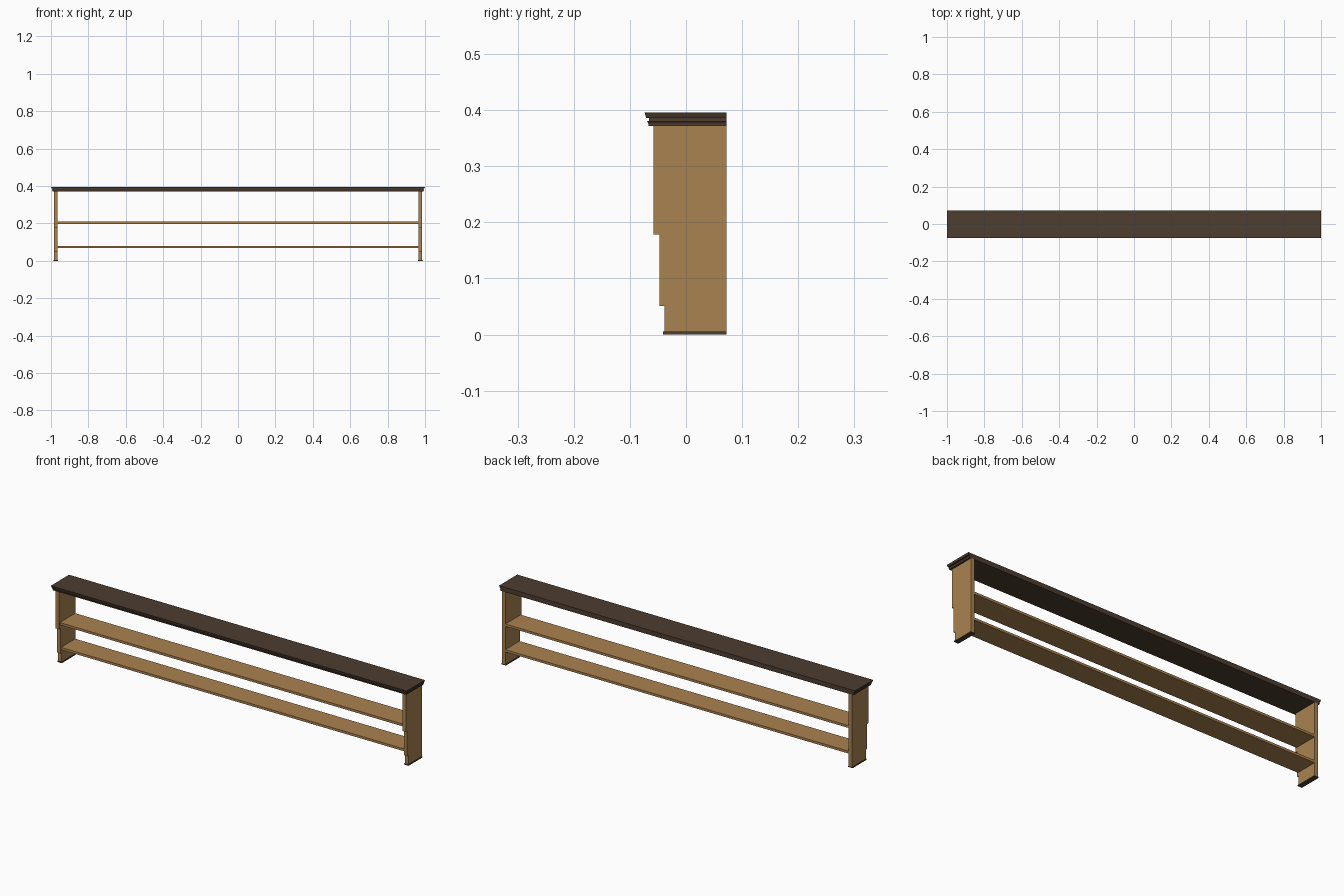
import bpy, bmesh

if "Cube" in bpy.data.objects:
    bpy.data.objects.remove(bpy.data.objects["Cube"])

def material(name, rgb):
    m = bpy.data.materials.new(name)
    m.diffuse_color = (*rgb, 1)
    m.use_nodes = True
    m.node_tree.nodes["Principled BSDF"].inputs["Base Color"].default_value = m.diffuse_color
    return m

wood = material("light_wood", (0.40, 0.225, 0.08))
dark = material("dark_wood", (0.075, 0.047, 0.03))
BACK = 0.072

def finish(name, bm, mat):
    bmesh.ops.recalc_face_normals(bm, faces=bm.faces)
    me = bpy.data.meshes.new(name)
    bm.to_mesh(me)
    bm.free()
    me.materials.append(mat)
    ob = bpy.data.objects.new(name, me)
    bpy.context.collection.objects.link(ob)
    return ob

def loft(name, rings, mat):
    """Skin a stack of equal-length point loops and cap both ends."""
    bm = bmesh.new()
    loops = [[bm.verts.new(p) for p in r] for r in rings]
    n = len(loops[0])
    for a, b in zip(loops, loops[1:]):
        for i in range(n):
            j = (i + 1) % n
            bm.faces.new((a[i], a[j], b[j], b[i]))
    bm.faces.new(loops[0])
    bm.faces.new(loops[-1])
    return finish(name, bm, mat)

def rect(x0, x1, y0, y1, z):
    return [(x0, y0, z), (x1, y0, z), (x1, y1, z), (x0, y1, z)]

def box(name, x, y, z, mat):
    return loft(name, [rect(*x, *y, h) for h in z], mat)

# Moulded top: (height, inset) profile around the front and ends, flush back
moulding = [(0.372, 0.007), (0.376, 0.007), (0.381, 0.004), (0.381, 0.008),
            (0.386, 0.008), (0.386, 0.003), (0.396, 0.0)]
loft("top_board", [rect(-1 + d, 1 - d, -0.074 + d, BACK, z) for z, d in moulding], dark)

# Stepped side panels and their foot plates
outline = [(BACK, 0.005), (-0.038, 0.005), (-0.038, 0.051), (-0.047, 0.051),
           (-0.047, 0.178), (-0.058, 0.178), (-0.058, 0.372), (BACK, 0.372)]
for side, s in (("left", -1), ("right", 1)):
    loft(side + "_side_panel",
         [[(s * x, y, z) for y, z in outline] for x in (0.965, 0.984)], wood)
    box(side + "_foot_plate", sorted((s * 0.962, s * 0.987)), (-0.041, BACK), (0, 0.005), dark)

# Shelves between the panels
for name, front, z in (("upper_shelf", -0.052, 0.198), ("lower_shelf", -0.042, 0.068)):
    box(name, (-0.965, 0.965), (front, BACK), (z, z + 0.012), wood)
